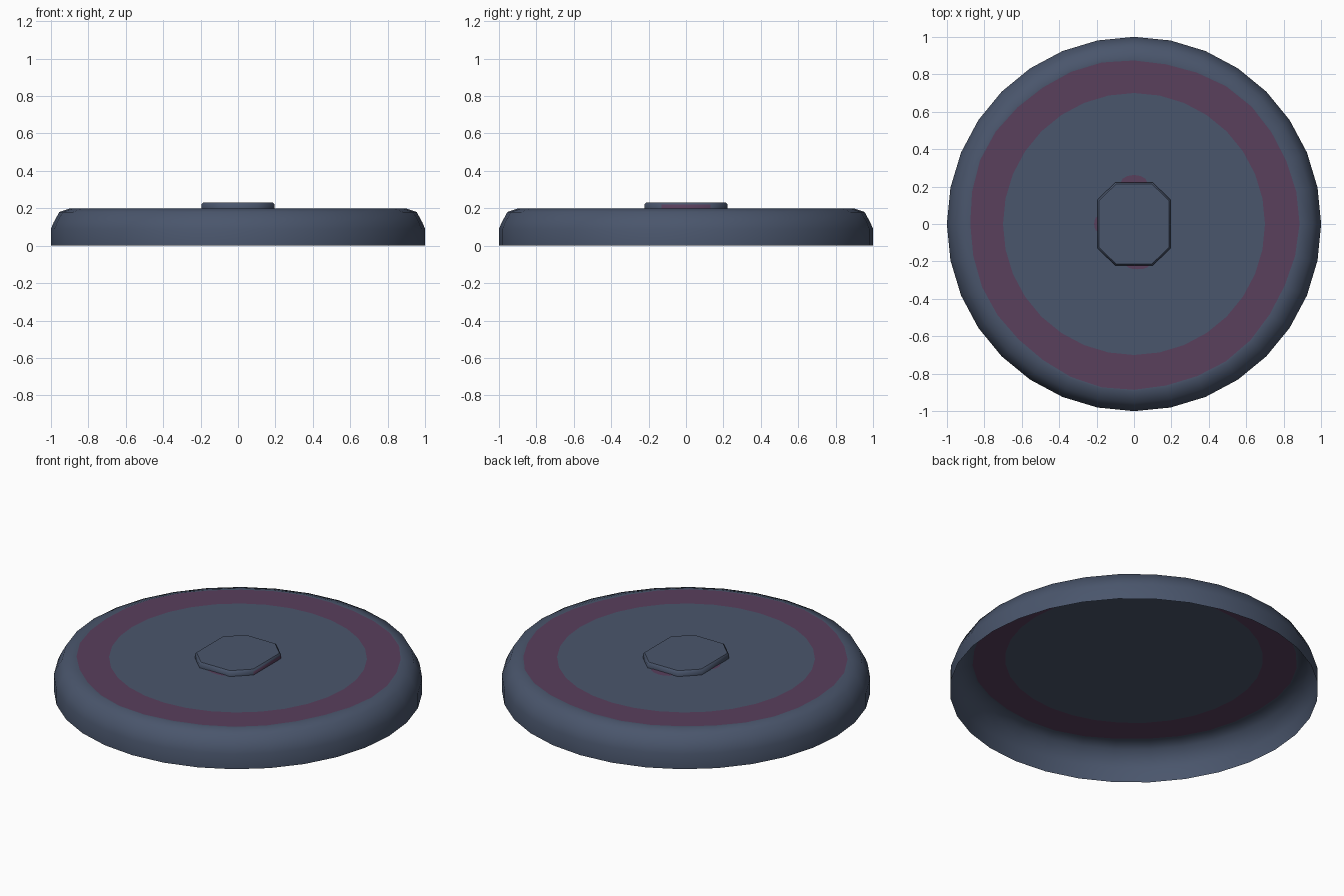
import bpy, bmesh, math

if "Cube" in bpy.data.objects:
    bpy.data.objects.remove(bpy.data.objects["Cube"])

def material(name, rgb):
    m = bpy.data.materials.new(name)
    m.diffuse_color = (*rgb, 1)
    m.use_nodes = True
    m.node_tree.nodes["Principled BSDF"].inputs["Base Color"].default_value = m.diffuse_color
    return m

slate = material("slate blue", (0.068, 0.092, 0.150))
plum = material("plum", (0.100, 0.050, 0.108))

def finish(name, bm, smooth=True):
    me = bpy.data.meshes.new(name)
    bm.to_mesh(me)
    bm.free()
    me.materials.append(slate)
    me.materials.append(plum)
    ob = bpy.data.objects.new(name, me)
    bpy.context.collection.objects.link(ob)
    if smooth:
        bpy.ops.object.select_all(action='DESELECT')
        ob.select_set(True)
        bpy.context.view_layer.objects.active = ob
        bpy.ops.object.shade_smooth_by_angle(angle=math.radians(50))
    return ob

def bridge(bm, a, b, mat=0):
    n = len(a)
    for i in range(n):
        j = (i + 1) % n
        f = bm.faces.new((a[i], a[j], b[j], b[i]))
        f.material_index = mat

# Open-bottomed round shell with a painted ring on its top
N = 32
def radius(r, a):
    # slightly worn outer edge of the painted ring
    if r == 0.88:
        return r + 0.006 * math.sin(3 * a) + 0.005 * math.cos(7 * a)
    return r

profile = [(1, 0), (1, 0.09), (0.985, 0.125), (0.955, 0.18), (0.895, 0.2),
           (0.88, 0.2), (0.70, 0.2)]
bm = bmesh.new()
rings = []
for r, z in profile:
    ring = []
    for i in range(N):
        a = math.tau * i / N
        q = radius(r, a)
        ring.append(bm.verts.new((q * math.cos(a), q * math.sin(a), z)))
    rings.append(ring)
for k in range(len(rings) - 1):
    bridge(bm, rings[k], rings[k + 1], 1 if k == 5 else 0)
bm.faces.new(rings[-1])
finish("round_shell", bm)

# Low eight-sided cap in the middle
half = [(0.195, 0.13), (0.10, 0.222), (-0.10, 0.222), (-0.195, 0.13)]
octagon = half + [(-x, -y) for x, y in half]
bm = bmesh.new()
levels = []
for s, z in [(1, 0.2), (1, 0.22), (0.96, 0.231)]:
    levels.append([bm.verts.new((x * s, y * s, z)) for x, y in octagon])
bridge(bm, levels[0], levels[1])
bridge(bm, levels[1], levels[2])
bm.faces.new(levels[2])
bm.normal_update()
for f in bm.faces:
    if f.normal.x > 0.95:
        f.material_index = 1
finish("centre_cap", bm)

# Small plum flecks peeking out around the cap and near the rim
bm = bmesh.new()
for x, y, rx, ry in [(0, 0.222, 0.07, 0.04), (-0.195, 0, 0.018, 0.04),
                     (0.02, -0.222, 0.06, 0.02)]:
    vs = [bm.verts.new((x + rx * math.cos(math.tau * i / 12),
                        y + ry * math.sin(math.tau * i / 12), 0.202))
          for i in range(12)]
    bm.faces.new(vs).material_index = 1
finish("paint_flecks", bm, False)
